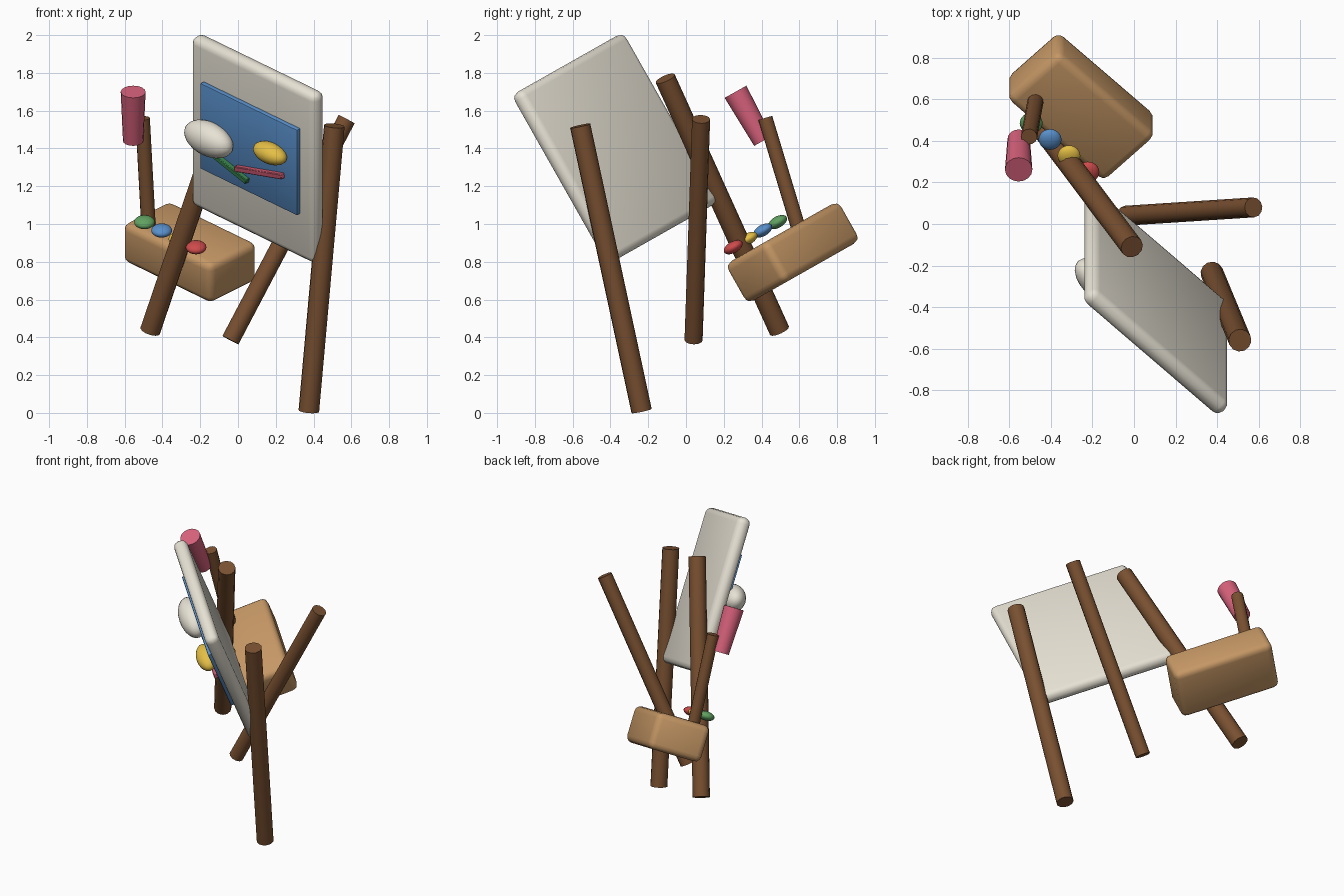
import bpy
from math import radians
from mathutils import Matrix, Vector

if "Cube" in bpy.data.objects:
    bpy.data.objects.remove(bpy.data.objects["Cube"])

# shared tilt of the whole set
TILT = Matrix.Rotation(radians(29.5), 4, 'X') @ Matrix.Rotation(radians(-44.6), 4, 'Z')


def colour(name, rgb):
    m = bpy.data.materials.new(name)
    m.diffuse_color = (*rgb, 1)
    m.use_nodes = True
    m.node_tree.nodes["Principled BSDF"].inputs["Base Color"].default_value = m.diffuse_color
    return m


WOOD = colour("dark wood", (0.19, 0.08, 0.03))
OAK = colour("light wood", (0.56, 0.31, 0.13))
CREAM = colour("cream", (0.80, 0.76, 0.66))
BLUE = colour("blue", (0.10, 0.28, 0.60))
RED = colour("red", (0.62, 0.07, 0.07))
GREEN = colour("green", (0.12, 0.36, 0.12))
DARK_GREEN = colour("dark green", (0.04, 0.22, 0.07))
YELLOW = colour("yellow", (0.78, 0.52, 0.06))
PINK = colour("pink", (0.68, 0.12, 0.20))
ROSE = colour("rose", (0.60, 0.10, 0.16))


def finish(name, mat, matrix, angle=40):
    o = bpy.context.object
    o.name = name
    o.matrix_world = matrix
    o.data.materials.append(mat)
    bpy.ops.object.shade_smooth_by_angle(angle=radians(angle))
    return o


def box(name, centre, size, mat, bevel, segments=3, spin=0):
    bpy.ops.mesh.primitive_cube_add(size=1)
    o = bpy.context.object
    o.data.transform(Matrix.Diagonal((*size, 1)))
    mod = o.modifiers.new("rounded edges", 'BEVEL')
    mod.width, mod.segments = bevel, segments
    bpy.ops.object.modifier_apply(modifier=mod.name)
    turn = Matrix.Rotation(radians(spin), 4, 'Y')
    return finish(name, mat, Matrix.Translation(centre) @ TILT @ turn)


def blob(name, centre, radii, mat):
    bpy.ops.mesh.primitive_uv_sphere_add(segments=24, ring_count=14, radius=1)
    bpy.context.object.data.transform(Matrix.Diagonal((*radii, 1)))
    return finish(name, mat, Matrix.Translation(centre) @ TILT)


def rod(name, low, high, r_low, r_high, mat, sides=12):
    low, high = Vector(low), Vector(high)
    axis = high - low
    bpy.ops.mesh.primitive_cone_add(vertices=sides, radius1=r_low, radius2=r_high, depth=axis.length)
    turn = axis.to_track_quat('Z', 'Y').to_matrix().to_4x4()
    return finish(name, mat, Matrix.Translation((low + high) / 2) @ turn)


# easel legs
rod("front_leg_right", (0.375, -0.235, 0.01), (0.51, -0.56, 1.52), 0.055, 0.055, WOOD)
rod("front_leg_left", (-0.465, 0.495, 0.435), (-0.01, -0.11, 1.77), 0.055, 0.055, WOOD)
rod("back_leg", (-0.04, 0.04, 0.385), (0.575, 0.08, 1.555), 0.048, 0.048, WOOD)

# canvas board and painted panel
box("canvas", (0.105, -0.375, 1.40), (0.925, 0.09, 1.03), CREAM, 0.04)
PANEL = Vector((0.066, -0.42, 1.40))
box("painted_panel", PANEL, (0.72, 0.03, 0.52), BLUE, 0.006, 2)


def on_panel(x, y, z):
    return PANEL + TILT.to_3x3() @ Vector((x, y, z))


# raised picture on the panel
blob("cloud", (-0.155, -0.285, 1.45), (0.163, 0.085, 0.093), CREAM)
blob("sun", on_panel(0.19, -0.045, 0.065), (0.11, 0.063, 0.055), YELLOW)
box("green_stroke", on_panel(-0.167, -0.03, -0.141), (0.36, 0.03, 0.03), DARK_GREEN, 0.004, 1, spin=14.5)
box("red_stroke", on_panel(0.096, -0.03, -0.094), (0.36, 0.03, 0.03), ROSE, 0.004, 1, spin=-14.5)

# supply box with a row of paint dabs
box("supply_box", (-0.255, 0.565, 0.85), (0.66, 0.36, 0.24), OAK, 0.04)
for i, (label, mat) in enumerate((("green", GREEN), ("blue", BLUE), ("yellow", YELLOW), ("red", RED))):
    spot = Vector((-0.495, 0.485, 1.01)).lerp(Vector((-0.222, 0.25, 0.877)), i / 3)
    blob(label + "_paint_dab", spot, (0.055, 0.055, 0.03), mat)

# post and tapered cup
rod("post", (-0.473, 0.598, 0.97), (-0.505, 0.42, 1.56), 0.039, 0.039, WOOD)
rod("cup", (-0.555, 0.408, 1.44), (-0.555, 0.262, 1.70), 0.054, 0.066, PINK, 16)
